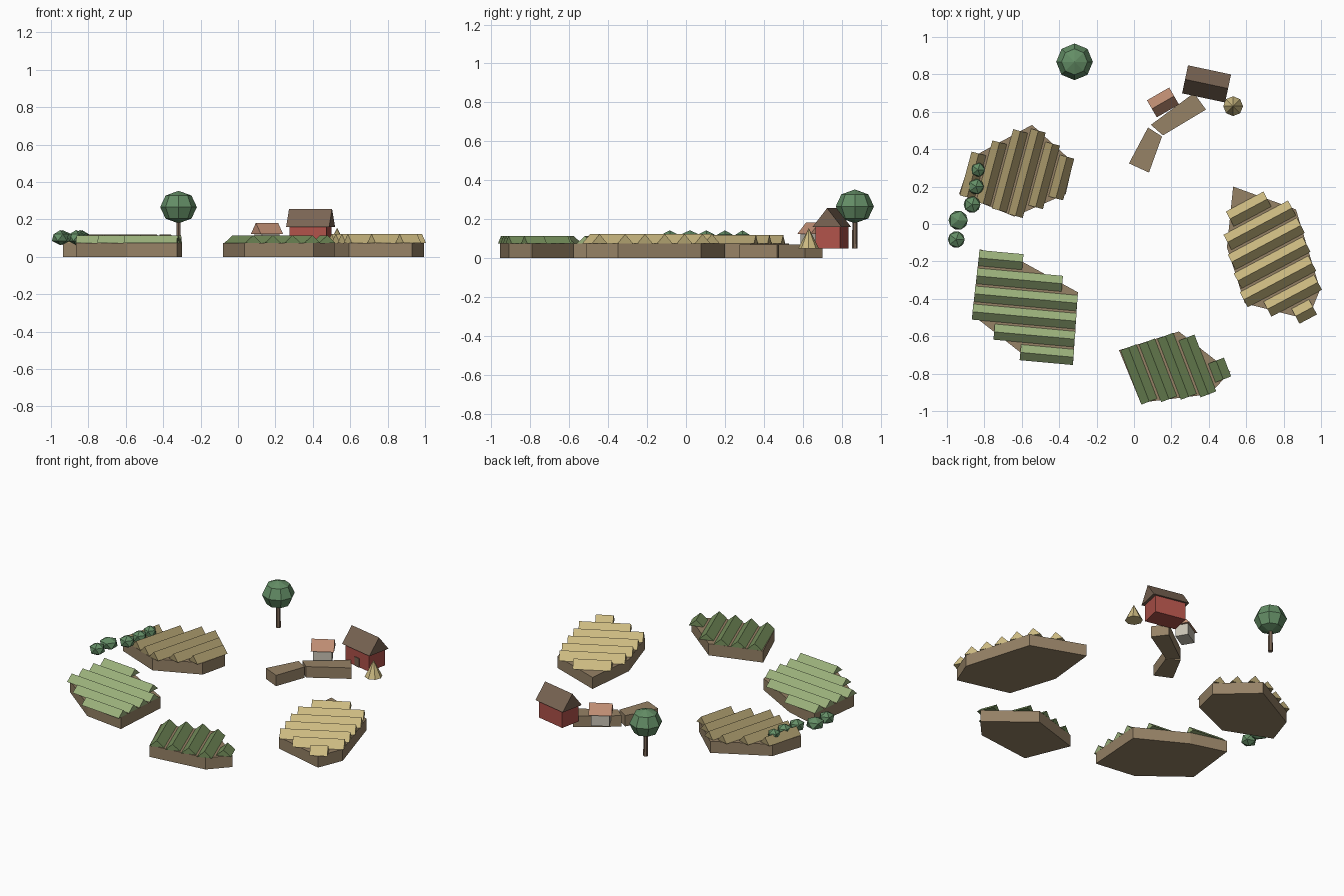
import bpy, bmesh, math
from mathutils import Vector, Matrix

if "Cube" in bpy.data.objects:
    bpy.data.objects.remove(bpy.data.objects["Cube"])


def mat(name, r, g, b):
    lin = lambda c: ((c / 255 + 0.055) / 1.055) ** 2.4
    m = bpy.data.materials.new(name)
    m.diffuse_color = (lin(r), lin(g), lin(b), 1)
    m.use_nodes = True
    m.node_tree.nodes["Principled BSDF"].inputs["Base Color"].default_value = m.diffuse_color
    return m


SOIL = mat("soil_brown", 150, 130, 102)
WHEAT = mat("wheat_yellow", 205, 187, 130)
STRAW = mat("dry_straw", 170, 154, 108)
LIGHT_GREEN = mat("light_green_crop", 156, 178, 124)
DARK_GREEN = mat("dark_green_crop", 118, 144, 92)
LEAF = mat("leaf_green", 100, 142, 102)
RED = mat("barn_red", 176, 82, 74)
ROOF = mat("dark_wood", 122, 101, 84)
CLAY = mat("clay_tile", 192, 142, 116)
PLASTER = mat("pale_plaster", 200, 194, 180)


def finish(name, bm, material):
    bmesh.ops.recalc_face_normals(bm, faces=bm.faces)
    me = bpy.data.meshes.new(name)
    bm.to_mesh(me)
    bm.free()
    me.materials.append(material)
    ob = bpy.data.objects.new(name, me)
    bpy.context.collection.objects.link(ob)
    return ob


def slab(bm, pts, z0, z1):
    """Vertical extrusion of a ground outline."""
    lo = [bm.verts.new((x, y, z0)) for x, y in pts]
    hi = [bm.verts.new((x, y, z1)) for x, y in pts]
    bm.faces.new(lo)
    bm.faces.new(hi)
    for i in range(len(pts)):
        j = (i + 1) % len(pts)
        bm.faces.new((lo[i], lo[j], hi[j], hi[i]))


def ridge(bm, a, b, width, z0, z1):
    """Triangular prism along the line a-b."""
    side = (b - a).normalized()
    side = Vector((-side.y, side.x)) * width / 2
    ends = []
    for p in (a, b):
        ends.append([bm.verts.new((*(p + side), z0)),
                     bm.verts.new((*(p - side), z0)),
                     bm.verts.new((*p, z1))])
    bm.faces.new(ends[0])
    bm.faces.new(ends[1])
    for i in range(3):
        j = (i + 1) % 3
        bm.faces.new((ends[0][i], ends[0][j], ends[1][j], ends[1][i]))


def field(name, pts, angle, first, step, count, top, material):
    """Soil island plus crop rows clipped to its outline.
    angle = direction the rows step in, first = offset of row one."""
    bm = bmesh.new()
    slab(bm, pts, 0, 0.075)
    finish(name + "_soil", bm, SOIL)
    n = Vector((math.cos(math.radians(angle)), math.sin(math.radians(angle))))
    bm = bmesh.new()
    for k in range(count):
        d = first + k * step
        hits = []
        for i, p in enumerate(pts):
            p, q = Vector(p), Vector(pts[(i + 1) % len(pts)])
            dp, dq = p.dot(n) - d, q.dot(n) - d
            if dp * dq < 0:
                hits.append(p.lerp(q, dp / (dp - dq)))
        if len(hits) == 2:
            ridge(bm, hits[0], hits[1], abs(step) * 0.87, 0.075, top)
    finish(name + "_crop_rows", bm, material)


def house(name, x, y, turn, wall, roof, eave, peak, wall_mat, roof_mat):
    """Box walls with a solid gable roof, standing at z = 0.05."""
    t = math.radians(turn)
    u = Vector((math.cos(t), math.sin(t)))
    v = Vector((-u.y, u.x))
    c = Vector((x, y))
    rect = [c + u * sx * wall[0] / 2 + v * sy * wall[1] / 2
            for sx, sy in ((-1, -1), (1, -1), (1, 1), (-1, 1))]
    bm = bmesh.new()
    slab(bm, rect, 0.05, eave + 0.003)
    finish(name + "_walls", bm, wall_mat)
    bm = bmesh.new()
    ridge(bm, c - u * roof[0] / 2, c + u * roof[0] / 2, roof[1], eave, peak)
    finish(name + "_roof", bm, roof_mat)
    return c, u, v


def blob(name, loc, r, rz, segs, rings, material):
    bm = bmesh.new()
    m = Matrix.Translation(loc) @ Matrix.Diagonal((r, r, rz, 1))
    if rings:
        bmesh.ops.create_uvsphere(bm, u_segments=segs, v_segments=rings, radius=1, matrix=m)
    else:
        bmesh.ops.create_icosphere(bm, subdivisions=1, radius=1, matrix=m)
    finish(name, bm, material)


def cone(name, x, y, r1, r2, z0, z1, segs, material):
    bm = bmesh.new()
    bmesh.ops.create_cone(bm, cap_ends=True, segments=segs, radius1=r1, radius2=r2,
                          depth=z1 - z0, matrix=Matrix.Translation((x, y, (z0 + z1) / 2)))
    finish(name, bm, material)


# Four fields
field("straw_field", [(-.545, .53), (-.326, .33), (-.365, .16), (-.64, .04),
                      (-.935, .16), (-.87, .355)], -15, -.899, .092, 6, .119, STRAW)
field("light_green_field", [(-.825, -.135), (-.6, -.2), (-.3, -.365), (-.325, -.735),
                            (-.59, -.70), (-.865, -.485)], 84.8, -.256, -.0965, 6, .114, LIGHT_GREEN)
field("dark_green_field", [(-.08, -.675), (.24, -.575), (.515, -.79), (.405, -.91),
                           (.035, -.955)], 21, -.264, .103, 5, .115, DARK_GREEN)
field("wheat_field", [(.53, .2), (.866, .078), (.995, -.35), (.93, -.51),
                      (.593, -.425), (.497, -.125)], 118, -.217, -.104, 7, .123, WHEAT)

# Bent path
bm = bmesh.new()
slab(bm, [(-.027, .324), (.08, .275), (.15, .468), (.075, .516)], 0, .07)
slab(bm, [(.09, .53), (.155, .474), (.385, .612), (.32, .70)], 0, .071)
finish("path", bm, SOIL)

# Barn with door, and hut
c, u, v = house("barn", .388, .749, -12, (.2, .13), (.235, .153), .16, .257, RED, ROOF)
bm = bmesh.new()
f = c - v * .065
slab(bm, [f - u * .02 - v * .004, f + u * .02 - v * .004, f + u * .02, f - u * .02], .05, .108)
finish("barn_door", bm, ROOF)
house("hut", .155, .65, 30, (.11, .08), (.137, .105), .123, .182, PLASTER, CLAY)

# Haystack, tree and bushes
cone("haystack", .53, .63, .053, 0, .05, .155, 8, WHEAT)
cone("tree_trunk", -.318, .867, .015, .012, .05, .21, 6, ROOF)
blob("tree_crown", (-.318, .867, .266), .098, .087, 8, 4, LEAF)
for i, (x, y, r) in enumerate([(-.94, .02, .058), (-.95, -.083, .05), (-.866, .104, .05),
                               (-.845, .2, .047), (-.834, .29, .042)]):
    blob(f"bush_{i + 1}", (x, y, .103), r, .04, 6, 0, LEAF)
